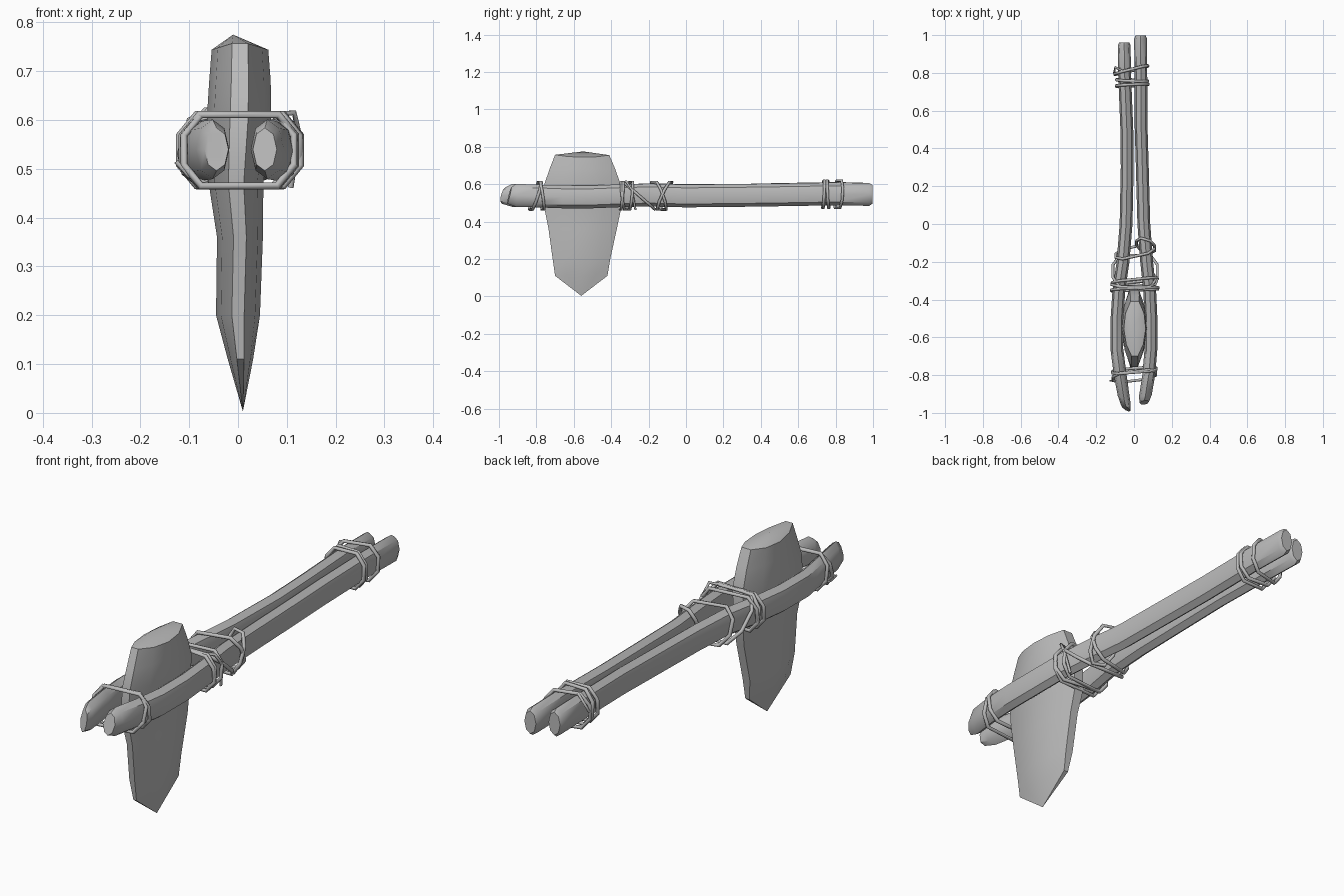
import bpy, bmesh
from math import cos, sin, pi, radians
from mathutils import Vector

cube = bpy.data.objects.get("Cube")
if cube:
    bpy.data.objects.remove(cube, do_unlink=True)

grey = bpy.data.materials.new("plain grey")
grey.use_nodes = True
grey.diffuse_color = (0.5, 0.5, 0.5, 1)
grey.node_tree.nodes["Principled BSDF"].inputs["Base Color"].default_value = (0.5, 0.5, 0.5, 1)


def loft(name, rings, start=None, end=None, angle=40):
    """Skin a list of equal rings; ends close flat or to a point."""
    bm = bmesh.new()
    rows = [[bm.verts.new(p) for p in ring] for ring in rings]
    n = len(rows[0])
    for a, b in zip(rows, rows[1:]):
        for i in range(n):
            j = (i + 1) % n
            bm.faces.new((a[i], a[j], b[j], b[i]))
    for row, tip in ((rows[0], start), (rows[-1], end)):
        if tip is None:
            bm.faces.new(row)
        else:
            v = bm.verts.new(tip)
            for i in range(n):
                bm.faces.new((row[i], row[(i + 1) % n], v))
    bmesh.ops.recalc_face_normals(bm, faces=bm.faces)
    mesh = bpy.data.meshes.new(name)
    bm.to_mesh(mesh)
    bm.free()
    mesh.shade_smooth()
    mesh.set_sharp_from_angle(angle=radians(angle))
    mesh.materials.append(grey)
    obj = bpy.data.objects.new(name, mesh)
    bpy.context.collection.objects.link(obj)
    return obj


# Stone blade: z, front y, back y, centre x, half thickness
def blade_ring(z, y0, y1, cx, w, drop=0.0):
    outline = ((0, .28), (.22, .78), (.5, 1), (.78, .85), (1, .38))
    side = [(w * k, y0 + (y1 - y0) * t, z - drop * k) for t, k in outline]
    return ([(cx + x, y, h) for x, y, h in side]
            + [(cx - x, y, h) for x, y, h in reversed(side)])


blade = [(.11, -.70, -.42, .005, .026), (.20, -.713, -.405, .0, .045),
         (.36, -.735, -.37, .004, .047), (.47, -.757, -.347, -.004, .056),
         (.60, -.757, -.35, .002, .066), (.68, -.73, -.378, .004, .063)]
rings = [blade_ring(*b) for b in blade]
rings.append(blade_ring(.762, -.70, -.41, .004, .058, .018))
loft("stone_blade", rings, start=(.01, -.56, .003), end=(-.01, -.55, .775), angle=35)


# Wooden sticks: path of x, y, z with slanted ends
def stick(name, path, slant):
    rings = []
    last = len(path) - 1
    for i, (x, y, z) in enumerate(path):
        s = {0: .72, last: .8}.get(i, 1)
        ring = []
        for k in range(8):
            a = k * pi / 4
            dx, dz = .034 * s * cos(a), .061 * s * sin(a)
            lean = slant * dx if i < 2 else 0
            ring.append((x + dx, y + lean + (.25 * dz if i == 0 else 0), z + dz))
        rings.append(ring)
    return loft(name, rings)


stick("right_stick", [(-.044, -.975, .54), (-.052, -.93, .54), (-.073, -.8, .537), (-.091, -.66, .531),
                      (-.09, -.5, .531), (-.08, -.35, .538), (-.058, -.2, .543), (-.042, 0, .54),
                      (-.036, .3, .54), (-.038, .5, .545), (-.05, .8, .55), (-.052, .945, .548),
                      (-.052, .96, .548)], -.6)
stick("left_stick", [(.055, -.945, .54), (.06, -.91, .54), (.078, -.8, .537), (.09, -.66, .532),
                     (.09, -.5, .532), (.083, -.35, .538), (.067, -.2, .542), (.052, 0, .537),
                     (.044, .3, .54), (.038, .5, .543), (.036, .8, .548), (.035, .98, .545),
                     (.035, .998, .545)], .15)


# Cord bindings
def cord(name, points, cyclic=True, radius=.008):
    curve = bpy.data.curves.new(name, "CURVE")
    curve.dimensions = "3D"
    curve.bevel_depth = radius
    curve.bevel_resolution = 1
    curve.use_fill_caps = True
    spline = curve.splines.new("POLY")
    spline.points.add(len(points) - 1)
    for p, co in zip(spline.points, points):
        p.co = (*co, 1)
    spline.use_cyclic_u = cyclic
    curve.materials.append(grey)
    obj = bpy.data.objects.new(name, curve)
    bpy.context.collection.objects.link(obj)
    bpy.ops.object.select_all(action="DESELECT")
    obj.select_set(True)
    bpy.context.view_layer.objects.active = obj
    bpy.ops.object.convert(target="MESH")


def binding(name, cx, half, y, tilt_x, tilt_z, zc=.538, high=.073):
    corner = min(.035, half * .5)
    quad = [(half, .03), (half - corner, high)]
    pts = quad + [(-x, z) for x, z in reversed(quad)]
    pts += [(-x, -z) for x, z in quad] + [(x, -z) for x, z in reversed(quad)]
    cord(name, [(cx + x, y + tilt_x * x + tilt_z * z, zc + z) for x, z in pts])


bindings = {
    "front_binding": [(.002, .113, -.805, .12, .33), (.002, .116, -.775, .08, -.15)],
    "middle_binding": [(.004, .12, -.30, .1, .1), (.004, .122, -.33, -.1, -.12),
                       (.004, .124, -.345, .05, .08), (.006, .117, -.25, 0, -1.15)],
    "cross_binding": [(.006, .102, -.145, .22, -.35), (.062, .048, -.115, -.3, .45)],
    "rear_binding": [(-.01, .085, .735, .05, .05), (-.01, .083, .76, -.04, -.05),
                     (-.014, .088, .815, .25, .06)],
}
for name, loops in bindings.items():
    for i, args in enumerate(loops):
        zc = .546 if name == "rear_binding" else .538
        binding(f"{name}_{i + 1}", *args, zc=zc)

# Loose cord ends
cord("front_cord_end", [(-.06, -.82, .468), (-.10, -.83, .485), (-.127, -.83, .515)], False, .005)
cord("middle_cord_end", [(.08, -.33, .612), (.115, -.32, .615), (.125, -.29, .57),
                         (.108, -.27, .462)], False, .006)
cord("rear_cord_end", [(-.06, .81, .62), (-.10, .83, .60), (-.105, .80, .55)], False, .006)
